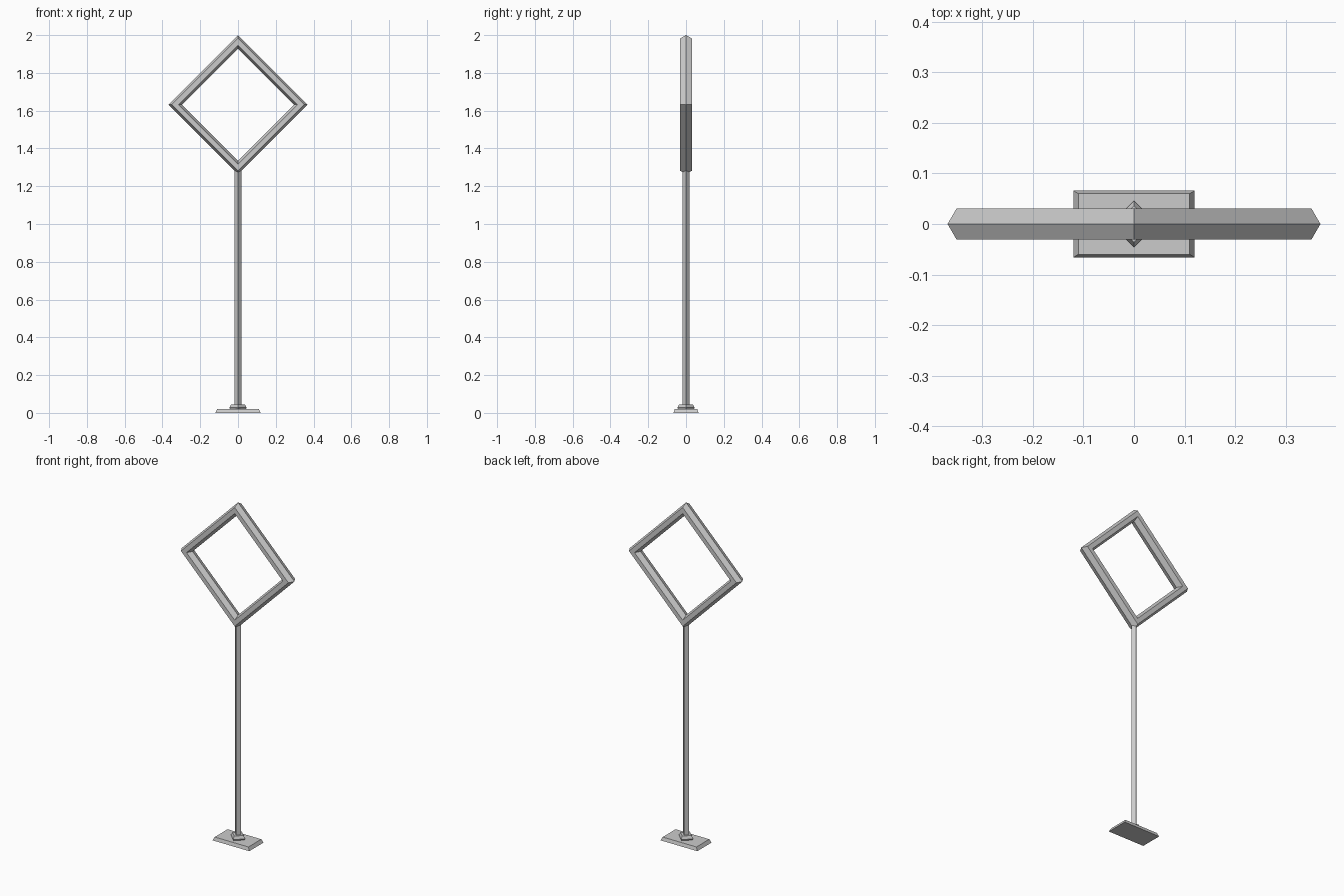
import bpy
from math import pi, radians

if "Cube" in bpy.data.objects:
    bpy.data.objects.remove(bpy.data.objects["Cube"])


def finish(name):
    obj = bpy.context.object
    obj.name = name
    bpy.ops.object.transform_apply(location=True, rotation=True, scale=True)
    return obj


def diamond_ring(name, z, major, minor, rot=(0, 0, 0)):
    # four-cornered ring with a six-sided cross-section
    bpy.ops.mesh.primitive_torus_add(
        major_radius=major, minor_radius=minor, major_segments=4,
        minor_segments=6, location=(0, 0, z), rotation=rot)
    return finish(name)


# base plate: block with sloped sides
bpy.ops.mesh.primitive_cube_add(size=2, location=(0, 0, 0.01))
bpy.context.object.scale = (0.12, 0.066, 0.01)
base = finish("base_plate")
for v in base.data.vertices:
    if v.co.z > 0.01:
        v.co.x *= 0.11 / 0.12
        v.co.y *= 0.06 / 0.066

# collar around the foot of the pole
diamond_ring("pole_collar", 0.028, 0.026, 0.02)

# square pole, edges facing front and sides
z0, z1 = 0.015, 1.30
bpy.ops.mesh.primitive_cylinder_add(vertices=4, radius=0.0185, depth=z1 - z0,
                                    location=(0, 0, (z0 + z1) / 2))
finish("pole")

# upright diamond frame
diamond_ring("diamond_frame", 1.632, 0.3325, 0.0358, (radians(90), 0, 0))
